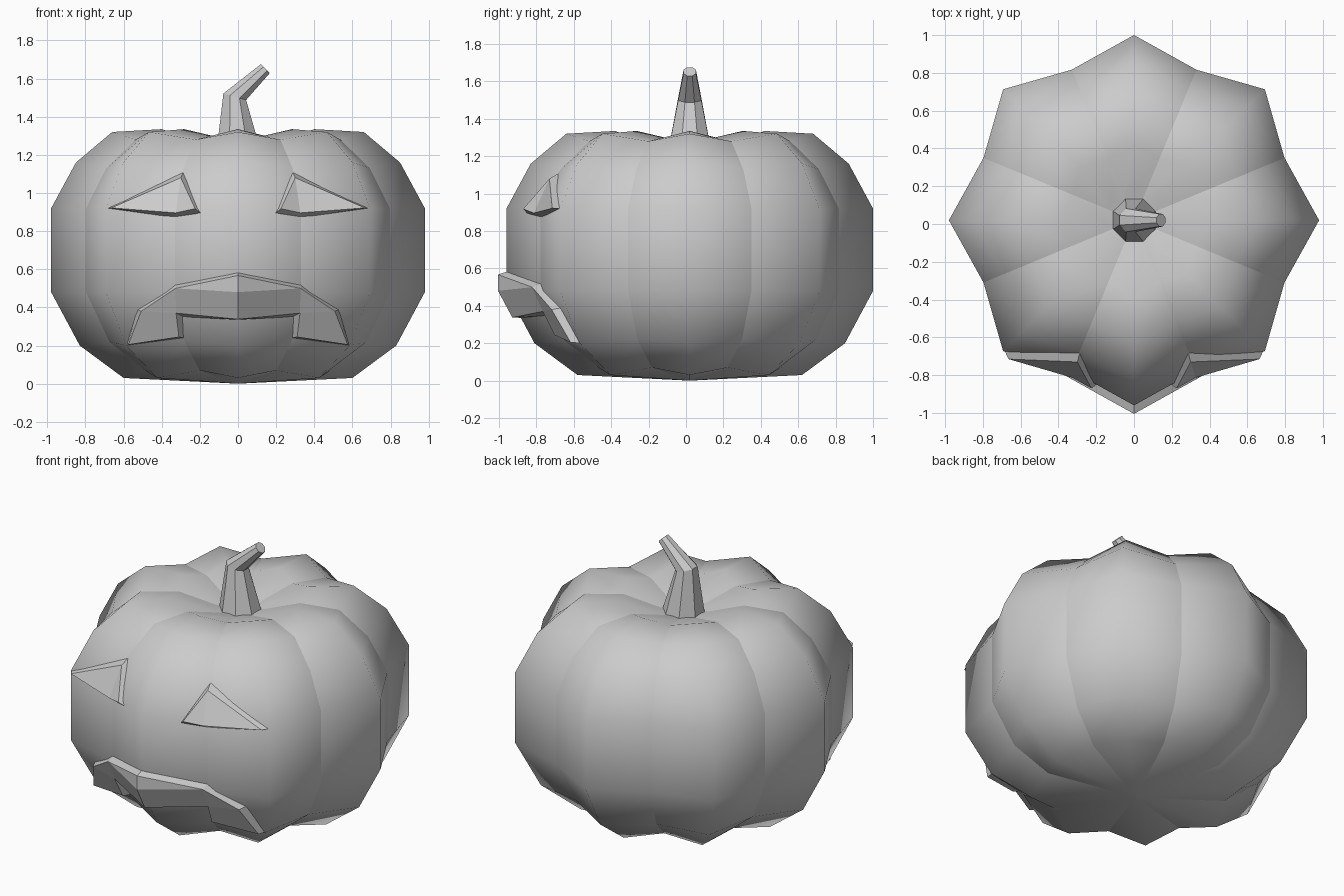
import bpy, bmesh
from math import sin, cos, pi, radians
from mathutils import Vector
from mathutils.bvhtree import BVHTree

if "Cube" in bpy.data.objects:
    bpy.data.objects.remove(bpy.data.objects["Cube"])

CY = 0.02  # body centre in y


def finish(name, bm):
    bmesh.ops.recalc_face_normals(bm, faces=bm.faces)
    me = bpy.data.meshes.new(name)
    bm.to_mesh(me)
    bm.free()
    ob = bpy.data.objects.new(name, me)
    bpy.context.collection.objects.link(ob)
    return ob


def bridge(bm, a, b):
    n = len(a)
    return [bm.faces.new((a[i], a[(i + 1) % n], b[(i + 1) % n], b[i])) for i in range(n)]


def fan(bm, ring, tip):
    n = len(ring)
    return [bm.faces.new((ring[i], ring[(i + 1) % n], tip)) for i in range(n)]


# Ribbed body: eight lobes, each profile row is (ridge radius, z, valley z shift)
profile = [(0.60, 0.03, 0.04), (0.83, 0.20, 0.02), (0.98, 0.48, 0), (0.98, 0.92, 0),
           (0.85, 1.16, -0.03), (0.66, 1.32, -0.04), (0.40, 1.335, -0.035), (0.16, 1.25, -0.01)]
bm = bmesh.new()
rings = []
for r, z, dz in profile:
    ring = []
    for i in range(16):
        a = i * pi / 8
        k, d = (0.88, dz) if i % 2 else (1, 0)
        ring.append(bm.verts.new((r * k * cos(a), CY + r * k * sin(a), z + d)))
    rings.append(ring)
for a, b in zip(rings, rings[1:]):
    bridge(bm, a, b)
bottom = bm.verts.new((0, CY, 0))
top = bm.verts.new((0, CY, 1.22))
fan(bm, rings[0], bottom)
fan(bm, rings[-1], top)
for f in bm.faces:
    f.smooth = True
# sharp creases in the valleys between lobes
columns = [[bottom] + [ring[i] for ring in rings] + [top] for i in range(1, 16, 2)]
for col in columns:
    for a, b in zip(col, col[1:]):
        bm.edges.get((a, b)).smooth = False
bmesh.ops.recalc_face_normals(bm, faces=bm.faces)
tree = BVHTree.FromBMesh(bm)
finish("pumpkin_body", bm)

# Bent stem: eight flat sides, rings are (x, z, half width, tilt)
bm = bmesh.new()
rings = []
for x, z, h, tilt in [(0.005, 1.20, 0.12, 0), (-0.017, 1.505, 0.062, 16), (0.143, 1.652, 0.033, 45)]:
    t, r = radians(tilt), h / cos(pi / 8)
    ring = []
    for i in range(8):
        a = (i + 0.5) * pi / 4
        u = r * cos(a)
        ring.append(bm.verts.new((x + u * cos(t), CY + r * sin(a), z - u * sin(t))))
    rings.append(ring)
for a, b in zip(rings, rings[1:]):
    bridge(bm, a, b)
bm.faces.new(rings[0])
bm.faces.new(rings[-1])
finish("stem", bm)


def surface_y(x, z):
    hit = tree.ray_cast(Vector((x, -3, z)), Vector((0, 1, 0)))[0]
    return hit.y


# Raised panel that follows the body, mirrored in x
def panel(name, back, front, faces, depth):
    bm = bmesh.new()
    vb = [bm.verts.new((x, surface_y(x, z) + 0.01, z)) for x, z in back]
    vf = [bm.verts.new((x, surface_y(x, z) - depth, z)) for x, z in front]
    edges = [(f[i - 1], f[i]) for f in faces for i in range(len(f))]
    for f in faces:
        bm.faces.new([vf[i] for i in f])
        bm.faces.new([vb[i] for i in reversed(f)])
    for a, b in edges:
        on_centre = back[a][0] == 0 and back[b][0] == 0
        if (b, a) not in edges and not on_centre:
            bm.faces.new((vf[b], vf[a], vb[a], vb[b]))
    ob = finish(name, bm)
    ob.modifiers.new("mirror", 'MIRROR').use_axis[0] = True
    return ob


# Eyes: outer tip, top, inner tip, lower bend
panel("eyes",
      [(0.688, 0.92), (0.285, 1.115), (0.19, 0.89), (0.33, 0.87)],
      [(0.665, 0.922), (0.30, 1.08), (0.225, 0.918), (0.327, 0.896)],
      [(0, 1, 3), (1, 2, 3)], 0.035)

# Mouth: top arc from centre outward, then lower edge back to centre
panel("mouth",
      [(0, 0.585), (0.33, 0.52), (0.53, 0.39), (0.585, 0.20), (0.28, 0.24), (0.285, 0.35), (0, 0.335), (0, 0.48)],
      [(0, 0.567), (0.328, 0.50), (0.508, 0.38), (0.575, 0.205), (0.31, 0.245), (0.325, 0.37), (0, 0.338), (0, 0.48)],
      [(0, 1, 7), (7, 1, 5, 6), (1, 2, 5), (5, 2, 3, 4)], 0.045)
